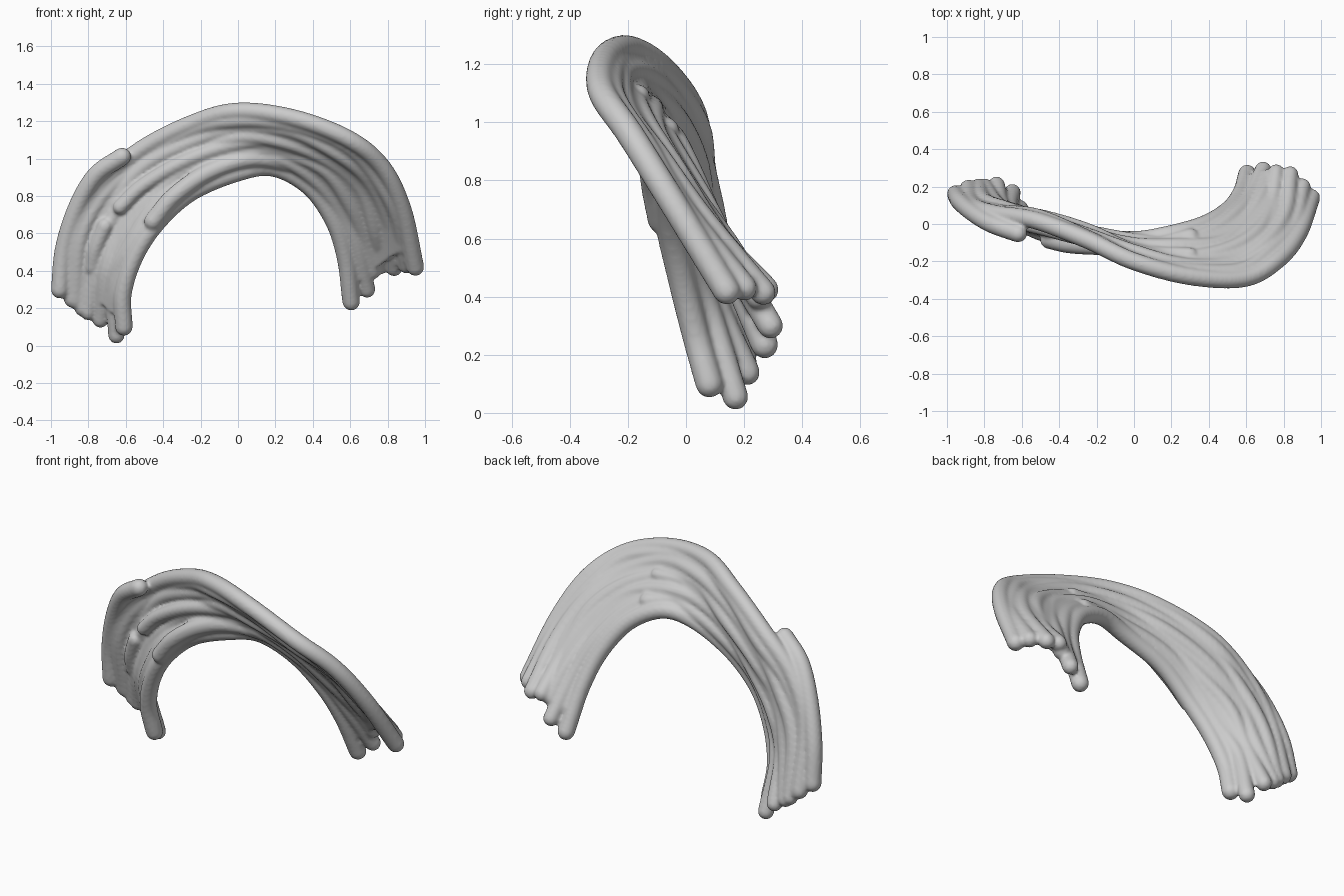
import bpy, bmesh, math
from mathutils import Vector

if "Cube" in bpy.data.objects:
    bpy.data.objects.remove(bpy.data.objects["Cube"])

# Outer and inner edge paths of the band, left foot to right foot
OUTER = [(-.92,.17,.28), (-.865,.10,.6), (-.745,.055,.85), (-.53,.02,1.04), (-.25,-.085,1.185), (0,-.2,1.252),
         (.3,-.28,1.215), (.59,-.29,1.105), (.77,-.19,.955), (.88,-.05,.73), (.945,.14,.415)]
INNER = [(-.61,.08,.10), (-.615,.03,.28), (-.55,-.02,.48), (-.43,-.06,.66), (-.25,-.07,.82), (0,-.085,.925),
         (.19,-.055,.95), (.38,.0,.85), (.51,.08,.67), (.575,.17,.47), (.605,.275,.235)]
BULGE = [.06, .05, .05, .045, .03, .01, .0, .01, .03, .06, .08]


def catmull(pts, t):
    n = len(pts) - 1
    i = min(int(t * n), n - 1)
    f = t * n - i
    p1, p2 = pts[i], pts[i + 1]
    p0 = pts[i - 1] if i > 0 else p1 * 2 - p2
    p3 = pts[i + 2] if i + 2 <= n else p2 * 2 - p1
    return .5 * (2 * p1 + (p2 - p0) * f + (2 * p0 - 5 * p1 + 4 * p2 - p3) * f * f
                 + (3 * p1 - p0 - 3 * p2 + p3) * f ** 3)


def band_point(k, u):
    p = Vector(OUTER[k]).lerp(Vector(INNER[k]), u)
    p.y += BULGE[k] * math.sin(math.pi * u)
    return p


def tube(bm, pts, r, seg=14, steps=90):
    """Round-ended tube along a smooth path."""
    pts = [Vector(p) for p in pts]
    line = [catmull(pts, i / steps) for i in range(steps + 1)]
    d0, d1 = (line[0] - line[1]).normalized(), (line[-1] - line[-2]).normalized()
    caps = [(math.sin(a), math.cos(a)) for a in (.4, .8, 1.15, 1.45)]
    path = [(line[0] + d0 * r * s, r * c) for s, c in reversed(caps)]
    path += [(p, r) for p in line]
    path += [(line[-1] + d1 * r * s, r * c) for s, c in caps]
    rings, normal = [], Vector((0, 1, .2))
    for i, (p, rad) in enumerate(path):
        t = (path[min(i + 1, len(path) - 1)][0] - path[max(i - 1, 0)][0]).normalized()
        normal = (normal - t * normal.dot(t)).normalized()
        b = t.cross(normal)
        rings.append([bm.verts.new(p + rad * (normal * math.cos(a) + b * math.sin(a)))
                      for a in (2 * math.pi * j / seg for j in range(seg))])
    for r0, r1 in zip(rings, rings[1:]):
        for j in range(seg):
            bm.faces.new((r0[j], r0[(j + 1) % seg], r1[(j + 1) % seg], r1[j]))
    bm.faces.new(rings[0][::-1])
    bm.faces.new(rings[-1])


def sheet(bm, half=.034, nu=10, nt=60):
    """Closed slab that fills the gaps between the strands."""
    cols = [[catmull([band_point(k, .04 + .92 * i / nu) for k in range(11)], .03 + .93 * j / nt)
             for j in range(nt + 1)] for i in range(nu + 1)]
    sides = []
    for s in (-1, 1):
        grid = []
        for i in range(nu + 1):
            row = []
            for j in range(nt + 1):
                du = cols[min(i + 1, nu)][j] - cols[max(i - 1, 0)][j]
                dt = cols[i][min(j + 1, nt)] - cols[i][max(j - 1, 0)]
                row.append(bm.verts.new(cols[i][j] + du.cross(dt).normalized() * half * s))
            grid.append(row)
        sides.append(grid)
        for i in range(nu):
            for j in range(nt):
                bm.faces.new((grid[i][j], grid[i + 1][j], grid[i + 1][j + 1], grid[i][j + 1]))
    a, b = sides
    rim = [(i, 0) for i in range(nu)] + [(nu, j) for j in range(nt)]
    rim += [(i, nt) for i in range(nu, 0, -1)] + [(0, j) for j in range(nt, 0, -1)]
    for (i, j), (k, l) in zip(rim, rim[1:] + rim[:1]):
        bm.faces.new((a[i][j], a[k][l], b[k][l], b[i][j]))


bm = bmesh.new()
sheet(bm)

# Long strands: position across the band, left end, right end
STRANDS = [
    (.0, (-.885, .19, .25), (.948, .14, .42)),
    (.12, (-.87, .19, .24), (.90, .20, .43)),
    (.26, (-.83, .20, .20), (.835, .265, .415)),
    (.45, (-.80, .20, .18), (.76, .275, .425)),
    (.65, (-.735, .21, .14), (.72, .25, .40)),
    (.83, (-.65, .17, .055), (.69, .29, .30)),
    (1., (-.61, .08, .10), (.605, .27, .235)),
]
last = len(STRANDS) - 1
for n, (u, left, right) in enumerate(STRANDS):
    inside = 0 < n < last
    pts = [band_point(k, u + .03 * inside * math.sin(2.3 * k + 1.9 * n)) for k in range(11)]
    for k, p in enumerate(pts):
        p.y += .01 * inside * math.sin(1.7 * k + 2.6 * n)
    tube(bm, [left] + pts[1:-1] + [right], .045 if inside else .048)

# Short outer strand on the left leg
tube(bm, [(-.952, .16, .30), (-.93, .12, .52), (-.86, .06, .74), (-.76, .0, .91), (-.62, -.05, 1.01)], .049)
# Short inner strand ending on the front
tube(bm, [(-.455, -.085, .665), (-.34, -.11, .80), (-.15, -.12, .93), (.08, -.12, 1.0), (.3, -.07, .97)], .048)
# Short crossing strands in the crown and left leg
tube(bm, [(-.63, .01, .74), (-.5, -.02, .86), (-.25, -.085, 1.0), (.05, -.15, 1.09), (.3, -.165, 1.09)], .04)
tube(bm, [(-.78, .12, .42), (-.76, .08, .52), (-.71, .045, .64)], .042)

bmesh.ops.recalc_face_normals(bm, faces=bm.faces)
mesh = bpy.data.meshes.new("strand_band")
bm.to_mesh(mesh)
bm.free()
band = bpy.data.objects.new("strand_band", mesh)
bpy.context.collection.objects.link(band)

# Fuse the strands into one soft surface
rm = band.modifiers.new("fuse", 'REMESH')
rm.mode = 'VOXEL'
rm.voxel_size = .01
rm.use_smooth_shade = True
sm = band.modifiers.new("soften", 'SMOOTH')
sm.factor = .5
sm.iterations = 4
